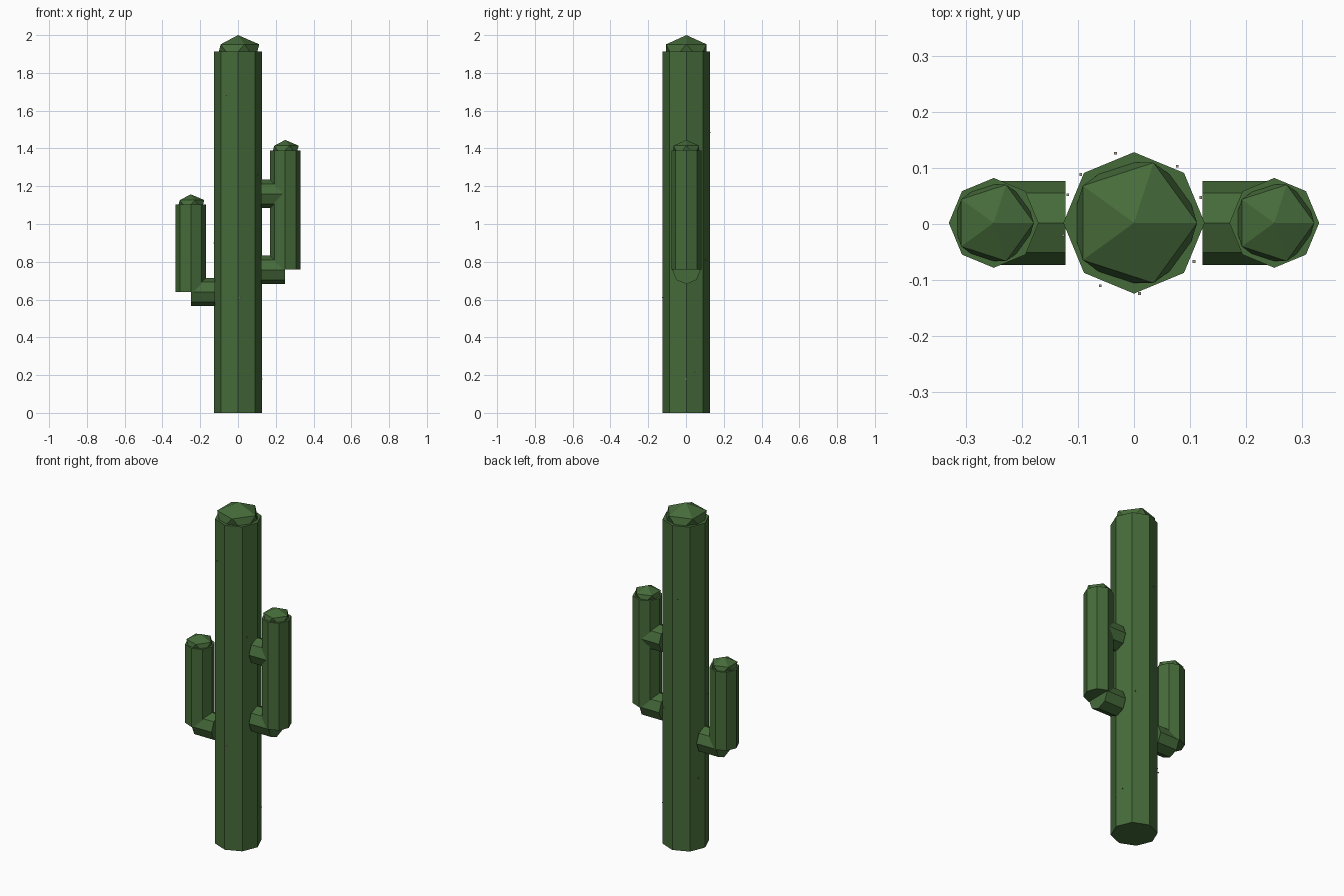
import bpy
from math import pi

if "Cube" in bpy.data.objects:
    bpy.data.objects.remove(bpy.data.objects["Cube"])

YC = 0.002  # slight depth offset of the whole plant


def material(name, color):
    m = bpy.data.materials.new(name)
    m.diffuse_color = (*color, 1)
    m.use_nodes = True
    m.node_tree.nodes["Principled BSDF"].inputs["Base Color"].default_value = m.diffuse_color
    return m


green = material("cactus_green", (0.061, 0.147, 0.042))
pale = material("spine_grey", (0.35, 0.33, 0.28))


def finish(name, mat):
    ob = bpy.context.object
    ob.name = name
    ob.data.materials.append(mat)
    return ob


def column(name, x, z0, z1, r):
    """Upright eight-sided stem."""
    bpy.ops.mesh.primitive_cylinder_add(vertices=8, radius=r, depth=z1 - z0,
                                        location=(x, YC, (z0 + z1) / 2))
    finish(name, green)


def cap(name, x, z, r, height):
    """Flattened low-poly dome closing a stem."""
    bpy.ops.mesh.primitive_ico_sphere_add(subdivisions=1, radius=1, location=(x, YC, z))
    bpy.context.object.scale = (r, r, height)
    finish(name, green)


def joint(name, side, z):
    """Horizontal eight-sided stub from the trunk to an arm."""
    bpy.ops.mesh.primitive_cylinder_add(vertices=8, radius=0.075, depth=0.128,
                                        location=(side * 0.186, YC, z),
                                        rotation=(0, pi / 2, 0))
    finish(name, green)


# Trunk
column("trunk", 0, 0, 1.912, 0.126)
cap("trunk_cap", 0, 1.912, 0.126, 0.088)

# Arms with their joints
for label, side, z0, z1, joints in (
    ("right", 1, 0.758, 1.39, (0.757, 1.16)),
    ("left", -1, 0.64, 1.102, (0.64,)),
):
    column(label + "_arm", side * 0.25, z0, z1, 0.08)
    cap(label + "_arm_cap", side * 0.25, z1, 0.08, 0.055)
    for i, z in enumerate(joints):
        joint(f"{label}_joint_{i + 1}", side, z)

# Tiny spines dotted around the trunk
spines = [(-0.06, -0.11, 1.68), (0.01, -0.124, 0.61), (0.107, -0.067, 1.26),
          (0.126, 0.0, 0.18), (0.119, 0.047, 0.217), (0.077, 0.103, 0.81),
          (-0.033, 0.126, 1.485), (-0.095, 0.088, 0.375),
          (-0.118, 0.052, 0.425), (-0.126, -0.02, 0.9)]
for i, p in enumerate(spines):
    bpy.ops.mesh.primitive_cube_add(size=0.005, location=p)
    finish(f"spine_{i + 1}", pale)
